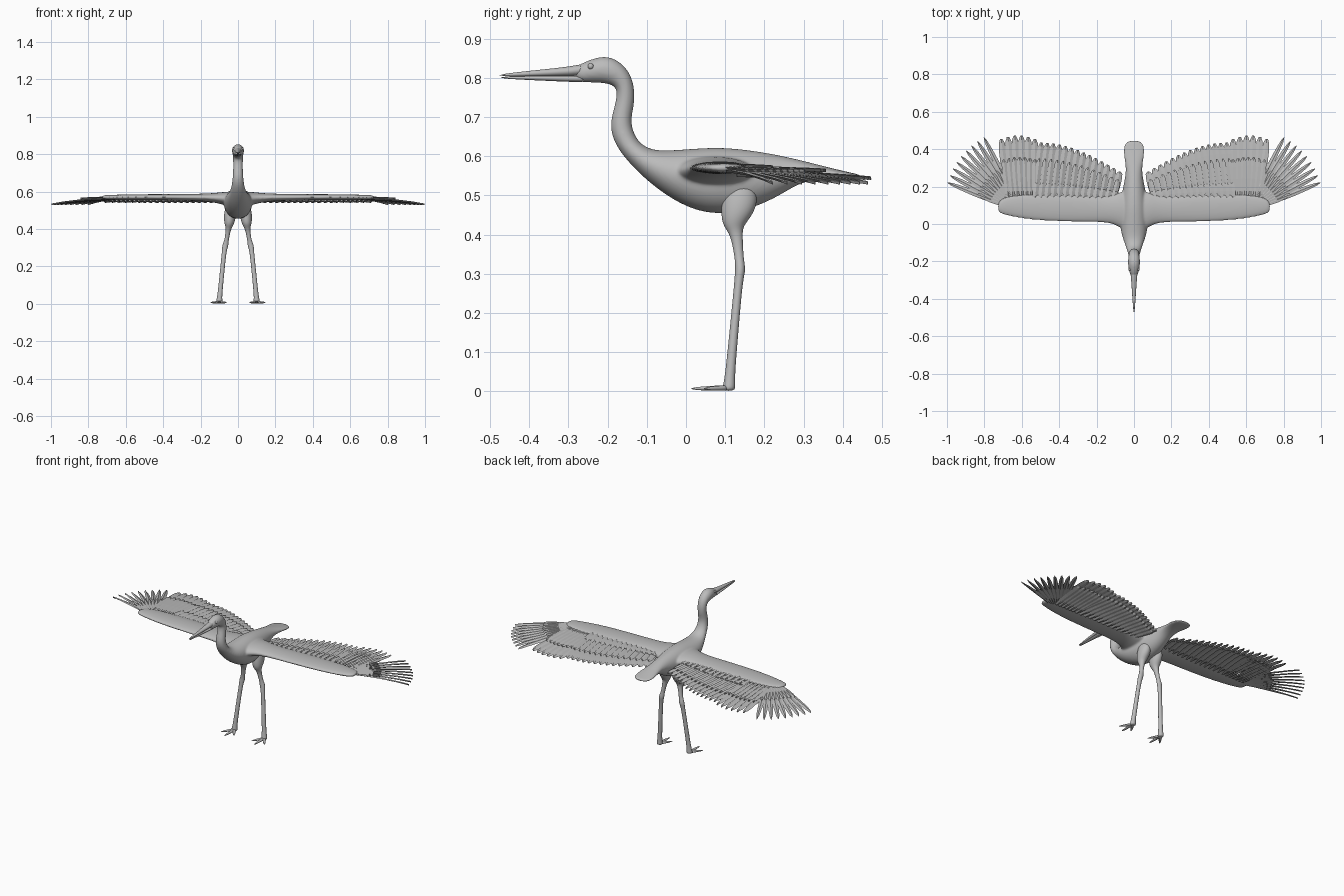
import bpy, bmesh, math
from mathutils import Vector

cube = bpy.data.objects.get("Cube")
if cube:
    bpy.data.objects.remove(cube, do_unlink=True)

GREY = bpy.data.materials.new("plumage grey")
GREY.use_nodes = True
GREY.diffuse_color = (.5, .5, .5, 1)
GREY.node_tree.nodes["Principled BSDF"].inputs["Base Color"].default_value = (.5, .5, .5, 1)


def loft(bm, rings, sides):
    """Skin a closed tube through rings of (centre, half axis a, half axis b)."""
    loops = []
    for c, a, b in rings:
        angles = [2 * math.pi * i / sides for i in range(sides)]
        loops.append([bm.verts.new(c + a * math.cos(t) + b * math.sin(t)) for t in angles])
    for p, q in zip(loops, loops[1:]):
        for i in range(sides):
            j = (i + 1) % sides
            bm.faces.new((p[i], p[j], q[j], q[i]))
    bm.faces.new(loops[0][::-1])
    bm.faces.new(loops[-1])


def finish(name, bm, mirror=False, levels=0):
    bmesh.ops.recalc_face_normals(bm, faces=bm.faces[:])
    mesh = bpy.data.meshes.new(name)
    bm.to_mesh(mesh)
    bm.free()
    mesh.materials.append(GREY)
    obj = bpy.data.objects.new(name, mesh)
    bpy.context.collection.objects.link(obj)
    if mirror:
        obj.modifiers.new("Mirror", "MIRROR")
    if levels:
        sub = obj.modifiers.new("Subdivide", "SUBSURF")
        sub.levels = sub.render_levels = levels
        for face in mesh.polygons:
            face.use_smooth = True
    return obj


def spine(bm, sections):
    """Loft sections of (top y, top z, bottom y, bottom z, half width)."""
    rings = []
    for yt, zt, yb, zb, w in sections:
        top, bottom = Vector((0, yt, zt)), Vector((0, yb, zb))
        rings.append(((top + bottom) / 2, Vector((w, 0, 0)), (top - bottom) / 2))
    loft(bm, rings, 14)


# Tail, body, neck and head in one sweep
bm = bmesh.new()
spine(bm, [
    (.447, .552, .447, .541, .025), (.435, .555, .435, .54, .05),
    (.395, .564, .395, .541, .062), (.34, .578, .34, .542, .05),
    (.28, .594, .285, .53, .043), (.2, .612, .23, .49, .055),
    (.1, .626, .13, .449, .077), (.02, .622, .03, .451, .08),
    (-.05, .615, -.06, .503, .07), (-.09, .617, -.12, .555, .05),
    (-.12, .635, -.167, .606, .037), (-.135, .665, -.191, .65, .031),
    (-.14, .695, -.194, .69, .028), (-.13, .735, -.182, .73, .026),
    (-.13, .778, -.176, .762, .027), (-.146, .823, -.181, .777, .029),
    (-.182, .852, -.2, .784, .033), (-.215, .857, -.22, .786, .033),
    (-.25, .845, -.25, .787, .028), (-.285, .83, -.285, .789, .017)])

# Wing arms: (x, front y, back y, low z, high z)
ARM = [(.02, -.04, .18, .515, .6), (.06, -.035, .18, .522, .601),
       (.1, -.005, .165, .535, .597), (.16, .008, .15, .548, .59),
       (.3, .008, .16, .552, .588), (.5, .014, .162, .554, .587),
       (.62, .03, .16, .555, .585), (.69, .046, .147, .556, .583),
       (.717, .056, .132, .559, .581), (.728, .07, .112, .564, .576)]
for s in (1, -1):
    loft(bm, [(Vector((s * x, (y0 + y1) / 2, (z0 + z1) / 2)),
               Vector((0, (y1 - y0) / 2, 0)), Vector((0, 0, (z1 - z0) / 2)))
              for x, y0, y1, z0, z1 in ARM], 12)
body = finish("body_and_wing_arms", bm, levels=2)

# Fuse the arms into the body with a soft shoulder
fuse = body.modifiers.new("Fuse", "REMESH")
fuse.mode = "VOXEL"
fuse.voxel_size = .005
fuse.use_smooth_shade = True
soften = body.modifiers.new("Soften", "SMOOTH")
soften.iterations = 8

# Beak halves meeting along a fine seam
BEAKS = {
    "upper_beak": [(-.25, .84, -.25, .805, .022), (-.29, .829, -.29, .804, .016),
                   (-.38, .82, -.38, .8035, .01), (-.48, .809, -.48, .803, .003)],
    "lower_beak": [(-.25, .806, -.25, .788, .021), (-.29, .805, -.29, .789, .015),
                   (-.38, .8045, -.38, .793, .0095), (-.478, .8035, -.478, .798, .003)]}
for name, sections in BEAKS.items():
    bm = bmesh.new()
    spine(bm, sections)
    finish(name, bm, levels=1)

# Eyes
bm = bmesh.new()
bmesh.ops.create_uvsphere(bm, u_segments=12, v_segments=8, radius=.008)
bmesh.ops.translate(bm, verts=bm.verts[:], vec=(.023, -.243, .829))
finish("eyes", bm, mirror=True, levels=1)


def feather(bm, base, tip, width, droop, pointed):
    """A thin ridged blade that bends down towards its tip."""
    base, tip = Vector(base), Vector(tip)
    along = (tip - base).normalized()
    side = Vector((along.y, -along.x, 0)).normalized()
    end = (1, .75, .5, .1) if pointed else (1, 1, .8, .3)
    for_each = zip((0, .2, .5, .8, .93, 1), (.5, .85) + end)
    rings = []
    for t, w in for_each:
        centre = base.lerp(tip, t) - Vector((0, 0, droop * t * t))
        # Tilt each blade so that neighbours overlap like shingles
        rings.append((centre, side * (width * w / 2) + Vector((0, 0, .003)),
                      Vector((0, 0, .0045))))
    loft(bm, rings, 4)


def feather_row(name, count, place, width, droop, pointed=False):
    bm = bmesh.new()
    for i in range(count):
        base, tip = place(i / (count - 1))
        feather(bm, base, tip, width, droop, pointed)
    finish(name, bm, mirror=True)


def inner(length, z):
    def place(t):
        base = Vector((.11 + .42 * t, .13, z))
        tip = Vector((.075 + .42 * t, .28 + .155 * math.sin(t * math.pi / 2), z))
        return base, base.lerp(tip, length)
    return place


def middle(length, z):
    def place(t):
        base = Vector((.53 + .14 * t, .13, z))
        tip = Vector((.53 + .18 * t, .455 + .018 * math.sin(t * math.pi), z))
        return base, base.lerp(tip, length)
    return place


def outer(length, z):
    def place(t):
        angle = math.radians(62 - 47 * t)
        base = Vector((.64 + .05 * t, .14 - .04 * t, z))
        tip = Vector((.62 + .389 * math.cos(angle), .12 + .389 * math.sin(angle), z))
        return base, base.lerp(tip, length)
    return place


# Inner wing feathers, layered
feather_row("secondary_feathers", 14, inner(1, .56), .038, .014)
feather_row("secondary_coverts", 14, inner(.72, .569), .032, .006)
feather_row("small_coverts", 14, inner(.3, .576), .034, .004)
feather_row("under_coverts", 14, inner(.85, .551), .034, .008)

# Middle feathers
feather_row("middle_feathers", 6, middle(1, .56), .04, .016)
feather_row("middle_coverts", 7, middle(.66, .57), .032, .006)
feather_row("middle_under_coverts", 7, middle(.75, .551), .032, .006)

# Fanned flight feathers, spread like fingers at the wing tips
feather_row("primary_feathers", 9, outer(1, .562), .031, .03, True)
feather_row("primary_coverts", 9, outer(.5, .569), .03, .006, True)

# Legs with feathered thighs and knobbly joints: (x, y, z, half width, half depth)
LEG = [(.036, .137, .54, .025, .035), (.042, .138, .49, .034, .05),
       (.045, .13, .45, .033, .043), (.047, .12, .422, .024, .027),
       (.051, .129, .4, .014, .016), (.06, .135, .345, .0115, .012),
       (.066, .138, .322, .016, .013), (.069, .138, .305, .017, .014),
       (.074, .134, .28, .012, .011), (.087, .122, .15, .013, .012),
       (.098, .112, .04, .013, .013), (.1, .11, .015, .018, .017),
       (.1, .109, .001, .018, .017)]
bm = bmesh.new()
loft(bm, [(Vector((x, y, z)), Vector((w, 0, 0)), Vector((0, d, 0))) for x, y, z, w, d in LEG], 10)
finish("legs", bm, mirror=True, levels=2)

# Toes with tapering claws
bm = bmesh.new()
for x, y in ((.1, .012), (.06, .045), (.147, .045)):
    start, tip = Vector((.1, .108, .009)), Vector((x, y, .007))
    along = (tip - start).normalized()
    side = Vector((along.y, -along.x, 0))
    loft(bm, [(start.lerp(tip, t), side * r, Vector((0, 0, r * .75)))
              for t, r in ((0, .012), (.35, .009), (.65, .008), (.85, .005), (1, .0015))], 8)
finish("toes", bm, mirror=True, levels=1)
